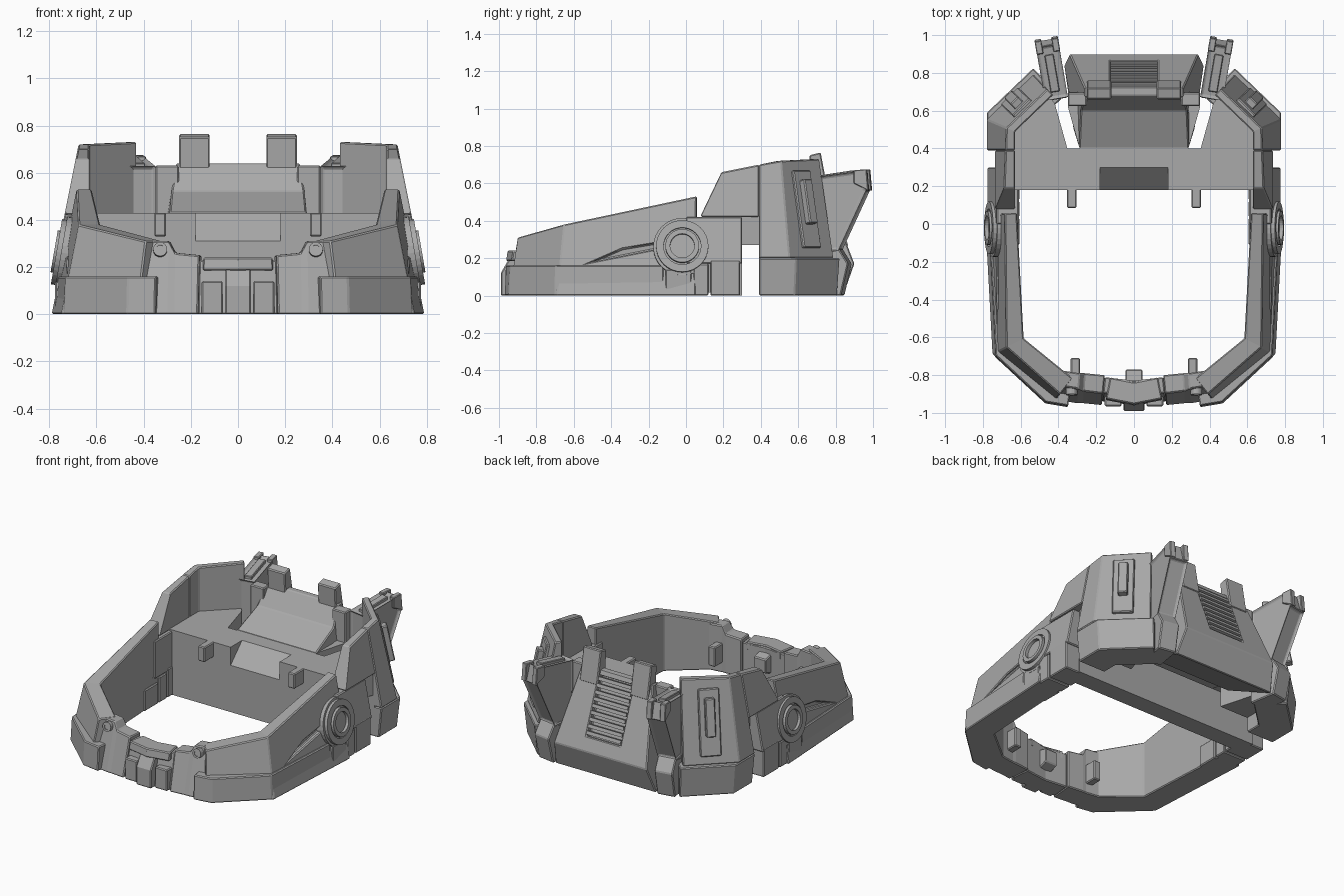
import bpy, bmesh, math
from mathutils import Vector, Matrix, Euler

if "Cube" in bpy.data.objects:
    bpy.data.objects.remove(bpy.data.objects["Cube"], do_unlink=True)

grey = bpy.data.materials.new("plain grey")
grey.use_nodes = True
colour = (.4, .4, .4, 1)
grey.diffuse_color = colour
grey.node_tree.nodes["Principled BSDF"].inputs["Base Color"].default_value = colour


def finish(name, bm, mirror=False, cutter=None, bevel=.006):
    bmesh.ops.recalc_face_normals(bm, faces=bm.faces)
    mesh = bpy.data.meshes.new(name)
    bm.to_mesh(mesh)
    bm.free()
    mesh.materials.append(grey)
    part = bpy.data.objects.new(name, mesh)
    bpy.context.collection.objects.link(part)
    if cutter:
        cut = part.modifiers.new("cut", 'BOOLEAN')
        cut.object = cutter
        cut.solver = 'EXACT'
    if bevel:
        edge = part.modifiers.new("bevel", 'BEVEL')
        edge.width, edge.segments, edge.limit_method = bevel, 1, 'ANGLE'
    if mirror:
        part.modifiers.new("mirror", 'MIRROR').use_mirror_merge = False
    return part


def loft(name, rings, inset=False, closed_by_caps=True, **options):
    """Skin a row of equal point rings and cap both ends."""
    bm = bmesh.new()
    rows = [[bm.verts.new(p) for p in ring] for ring in rings]
    count = len(rows[0])
    for a, b in zip(rows, rows[1:]):
        for i in range(count):
            j = (i + 1) % count
            bm.faces.new((a[i], a[j], b[j], b[i]))
    bm.faces.new(rows[0])
    bm.faces.new(rows[-1])
    if inset:
        bmesh.ops.recalc_face_normals(bm, faces=bm.faces)
        large = [f for f in bm.faces if f.calc_area() > .025]
        bmesh.ops.inset_individual(bm, faces=large, thickness=.02, depth=-.014)
    return finish(name, bm, **options)


def wall(name, path, tops, thick, lean=0, base=0, **options):
    """Wall along a plan path; its outer face leans inward as it rises."""
    path = [Vector(p) for p in path]
    normals = [(b - a).normalized().orthogonal() for a, b in zip(path, path[1:])]
    rings = []
    for i, p in enumerate(path):
        before, after = normals[max(i - 1, 0)], normals[min(i, len(normals) - 1)]
        inward = (before + after) / (1 + before.dot(after))
        top = tops[i] if isinstance(tops, list) else tops
        steps = ((lean * base, base), (lean * top, top), (thick, top), (thick, base))
        rings.append([(*(p + inward * d), z) for d, z in steps])
    return loft(name, rings, mirror=True, **options)


def across(name, profile, width, **options):
    """Symmetric block from a (y, z) profile and a half-width rule."""
    return loft(name, [[(side * width(y, z), y, z) for y, z in profile] for side in (1, -1)], **options)


def prism(name, plan, low, high, **options):
    return loft(name, [[(x, y, z) for x, y in plan] for z in (low, high)], **options)


def box(name, place, size, turn=(0, 0, 0), **options):
    bm = bmesh.new()
    matrix = Matrix.LocRotScale(Vector(place), Euler(turn), Vector(size))
    bmesh.ops.create_cube(bm, size=1, matrix=matrix)
    return finish(name, bm, **options)


def stepped_disc(name, steps, place, turn, sides=32):
    """Concentric rings from (radius, height) steps, outermost first."""
    outline = [(steps[0][0], -.05)]
    for i, (radius, height) in enumerate(steps):
        outline.append((radius, height))
        if i + 1 < len(steps):
            outline.append((steps[i + 1][0], height))
    matrix = Matrix.LocRotScale(Vector(place), Euler(turn), None)
    angles = [math.tau * i / sides for i in range(sides)]
    rings = [[matrix @ Vector((r * math.cos(a), r * math.sin(a), h)) for a in angles] for r, h in outline]
    return loft(name, rings, mirror=True, bevel=0)


def as_cutter(part):
    part.hide_render = True
    part.display_type = 'WIRE'
    part.hide_set(True)
    return part


# Front side walls, with a wedge-shaped slit on each flank
wedge = [(-.5, .18), (-.34, .25), (-.1, .29), (-.1, .26)]
slit = as_cutter(loft("slit_cutter", [[(x, y, z) for y, z in wedge] for x in (.7, .9)], bevel=0))
wall("side_wall", [(.43, -.95), (.75, -.69), (.79, .05)], [.31, .38, .53], .17, lean=.2, cutter=slit)

# Lower bumper and flank blocks
wall("bumper", [(.35, -.97), (.47, -.95), (.74, -.7), (.77, -.12)], .16, .15, lean=.05)
for y, length, height in ((-.04, .14, .14), (.08, .08, .17), (.21, .16, .19)):
    box("flank_block", (.69, y, height / 2), (.17, length, height), mirror=True)
box("flank_core", (.68, .08, .1), (.13, .4, .17), mirror=True, bevel=0)
wall("flank_panel", [(.81, 0), (.81, .3)], .42, .2, lean=.2, base=.17)

# Round side hubs
stepped_disc("side_hub", [(.155, .01), (.14, .03), (.1, .015), (.09, .04), (.065, .02)],
             (.74, -.02, .26), (0, 1.4, 0))

# Front panels, bolts and centre piece
wall("front_panel", [(.17, -.96), (.27, -.95), (.3, -.95), (.43, -.93)], [.25, .26, .31, .31], .16, lean=.25)
stepped_disc("front_bolt", [(.03, .035), (.018, .03)], (.33, -.87, .27), (1.4, 0, 0), sides=16)
wall("centre_core", [(0, -.96), (.17, -.94)], .23, .13, lean=.2)
wall("brow", [(0, -.99), (.155, -.96)], .24, .15, lean=.15, base=.185)
across("nose", [(-.99, 0), (-.99, .12), (-.95, .19), (-.88, .19), (-.88, 0)], lambda y, z: .055)
box("cheek_plate", (.11, -.92, .07), (.09, .09, .14), mirror=True)

# Inner catches
across("front_catch", [(-.85, .06), (-.77, .09), (-.77, .18), (-.85, .2)], lambda y, z: .045)
box("front_side_catch", (.31, -.76, .13), (.05, .1, .13), mirror=True)
box("shelf_catch", (.33, .14, .38), (.05, .11, .1), mirror=True)

# Cross shelf with a sloped notch
notch = as_cutter(across("notch_cutter", [(.1, .23), (.1, .5), (.37, .5)], lambda y, z: .18, bevel=0))
across("shelf", [(.18, 0), (.3, 0), (.3, .27), (.4, .27), (.4, .43), (.18, .43)],
       lambda y, z: .56 + .4 * y, cutter=notch, bevel=0)

# Rear corner housings: foot, high walls and floor
rear = [(.82, .39), (.82, .57), (.56, .82)]
wall("rear_foot", [(.76, .39), (.76, .58), (.52, .81)], .2, .2, lean=-.1)
wall("rear_wall", rear, [.7, .72, .73], .19, lean=.2, base=.2)
wall("rear_wall_front", [(.82, .08), (.82, .19), rear[0]], [.43, .66, .7], .19, lean=.2, base=.42)
prism("corner_floor", [(.35, .39), (.73, .39), (.73, .52), (.5, .74), (.42, .64)], .1, .43, mirror=True, bevel=0)

# Raised plate and handle on each corner face
tilt = (0, -.2, .77)
box("corner_plate", (.62, .64, .46), (.03, .13, .42), tilt, mirror=True)
box("corner_handle", (.63, .65, .5), (.06, .06, .24), tilt, mirror=True)

# Rear centre block with slatted vent and two tabs
lean_back = math.atan(.38)
vent_face = Vector((0, .79, .43))
slope = Vector((0, -math.sin(lean_back), math.cos(lean_back)))
vent = as_cutter(box("vent_cutter", vent_face, (.25, .06, .38), (lean_back, 0, 0), bevel=0))
across("rear_centre", [(.5, .15), (.84, 0), (.9, .17), (.72, .64), (.68, .64), (.6, .52), (.4, .43)],
       lambda y, z: min(.37 - .17 * z, .17 + .3 * y), cutter=vent)
for i in range(-4, 5):
    box("vent_slat", vent_face + slope * i * .042, (.25, .03, .022), (lean_back, 0, 0), bevel=0)
across_tab = [(.67, .58), (.66, .75), (.72, .765), (.76, .55)]
loft("rear_tab", [[(x, y, z) for y, z in across_tab] for x in (.12, .25)], mirror=True)
prism("centre_floor", [(0, .39), (.285, .39), (.35, .62), (.35, .7), (0, .7)], .2, .43, mirror=True, bevel=0)
box("rear_web", (.3, .66, .42), (.1, .07, .42), mirror=True)


# Angled fins, standing in the gaps beside the centre block
def fin(name, profile, half, shift=0, **options):
    along = Vector((math.sin(.17), math.cos(.17), 0))
    side = Vector((along.y, -along.x, 0))
    start = Vector((.41, .66, 0))
    loft(name, [[start + along * t + side * w + Vector((0, 0, z)) for t, z in profile]
                for w in (shift - half, shift + half)], mirror=True, **options)


fin("fin_upper", [(0, .2), (0, .63), (.29, .67), (.32, .56), (.17, .24)], .064, inset=True, bevel=.004)
fin("fin_lower", [(0, 0), (.18, 0), (.22, .17), (.17, .25), (0, .25)], .06)
fin("fin_top_bar", [(.04, .6), (.04, .64), (.24, .67), (.24, .6)], .024, bevel=.004)
for shift in (-.045, .045):
    fin("fin_prong", [(.25, .6), (.25, .67), (.32, .675), (.33, .56)], .018, shift, bevel=.004)
